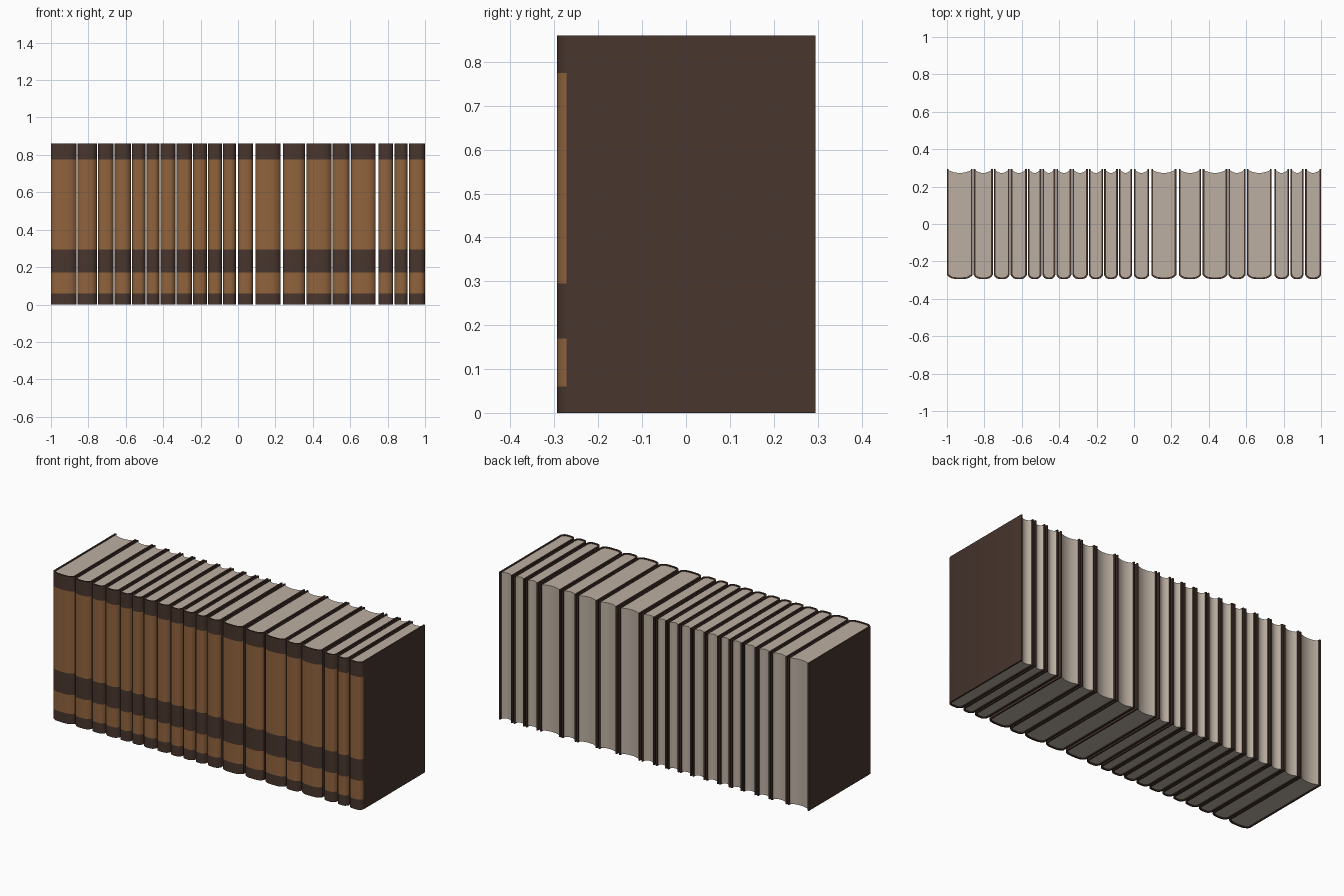
import bpy, bmesh

cube = bpy.data.objects.get("Cube")
if cube:
    bpy.data.objects.remove(cube, do_unlink=True)

HEIGHT, BACK, SHOULDER, BULGE = 0.86, 0.295, -0.272, 0.022
BOARD = 0.009       # cover thickness
LIP = 0.005         # how far the covers stand beyond the pages, top and bottom
STEPS = 14          # segments across the rounded spine
BANDS = [0, 0.06, 0.17, 0.295, 0.775, HEIGHT]   # spine band heights


def material(name, color):
    m = bpy.data.materials.new(name)
    m.use_nodes = True
    m.diffuse_color = (*color, 1)
    m.node_tree.nodes["Principled BSDF"].inputs["Base Color"].default_value = (*color, 1)
    return m


DARK = material("dark brown leather", (0.065, 0.036, 0.027))
TAN = material("tan leather", (0.28, 0.125, 0.046))
PAPER = material("aged paper", (0.50, 0.43, 0.36))


def make_object(name, bm, mats):
    bmesh.ops.recalc_face_normals(bm, faces=bm.faces)
    mesh = bpy.data.meshes.new(name)
    bm.to_mesh(mesh)
    bm.free()
    for m in mats:
        mesh.materials.append(m)
    ob = bpy.data.objects.new(name, mesh)
    bpy.context.collection.objects.link(ob)
    return ob


def arc(x0, x1, shoulder, bulge, power):
    """Points of a bulging curve from x0 to x1 (denser at the corners)."""
    pts = []
    for i in range(STEPS + 1):
        u = 2 * i / STEPS - 1
        t = 1.5 * u - 0.5 * u ** 3
        y = shoulder - bulge * (1 - abs(t) ** power)
        pts.append(((x0 + x1) / 2 + t * (x1 - x0) / 2, y))
    return pts


def make_cover(name, x0, x1):
    """U-shaped cover: two boards joined by a rounded, banded spine."""
    a, b = x0 + BOARD, x1 - BOARD
    outer = [(x0, BACK)] + arc(x0, x1, SHOULDER, BULGE, 4) + [(x1, BACK)]
    inner = [(a, BACK)] + arc(a, b, SHOULDER + 0.004, BULGE - 0.005, 4) + [(b, BACK)]
    bm = bmesh.new()
    rows = [[[bm.verts.new((x, y, z)) for x, y in line] for line in (outer, inner)]
            for z in BANDS]
    last = len(outer) - 1
    for k in range(len(BANDS) - 1):
        lo, hi = rows[k], rows[k + 1]
        for side in (0, 1):
            for i in range(last):
                f = bm.faces.new((lo[side][i], lo[side][i + 1], hi[side][i + 1], hi[side][i]))
                # alternate bands of the outer spine are tan
                if side == 0 and 0 < i < last - 1 and k % 2:
                    f.material_index = 1
        for i in (0, last):
            bm.faces.new((lo[0][i], lo[1][i], hi[1][i], hi[0][i]))
    for row in (rows[0], rows[-1]):
        for i in range(last):
            bm.faces.new((row[0][i], row[0][i + 1], row[1][i + 1], row[1][i]))
    return make_object(name, bm, (DARK, TAN))


def make_pages(name, x0, x1):
    """Paper block with a rounded front and a hollowed fore edge."""
    a, b = x0 + BOARD, x1 - BOARD
    outline = arc(a, b, SHOULDER + 0.004, BULGE - 0.005, 4)
    outline += arc(a, b, BACK - 0.008, 0.014, 2)[::-1]
    bm = bmesh.new()
    face = bm.faces.new([bm.verts.new((x, y, LIP)) for x, y in outline])
    top = bmesh.ops.extrude_face_region(bm, geom=[face])["geom"]
    bmesh.ops.translate(bm, verts=[v for v in top if isinstance(v, bmesh.types.BMVert)],
                        vec=(0, 0, HEIGHT - 2 * LIP))
    if face.is_valid is False or len([f for f in bm.faces if len(f.verts) > 4]) < 2:
        bm.faces.new([v for v in bm.verts if v.co.z < LIP + 0.001])
    return make_object(name, bm, (PAPER,))


# middles of the gaps between neighbouring books, with the wider gaps listed
gaps = [-0.86, -0.752, -0.662, -0.57, -0.492, -0.418, -0.332, -0.244, -0.163, -0.083,
        -0.006, 0.087, 0.233, 0.363, 0.502, 0.6, 0.743, 0.833, 0.911]
wide = {-0.006: 0.01, 0.087: 0.011, 0.233: 0.013, 0.363: 0.008, 0.6: 0.008, 0.743: 0.014,
        0.833: 0.008, 0.911: 0.008}
left = -1.0
books = []
for i, g in enumerate(gaps + [1.0], 1):
    half = wide.get(g, 0.006) / 2 if g < 1 else 0
    books.append(make_cover(f"book_{i}_cover", left, g - half))
    books.append(make_pages(f"book_{i}_pages", left, g - half))
    left = g + half

# smooth the rounded spines and hollow fore edges, keep the corners sharp
bpy.ops.object.select_all(action="DESELECT")
for ob in books:
    ob.select_set(True)
bpy.context.view_layer.objects.active = books[0]
bpy.ops.object.shade_smooth_by_angle(angle=0.6)
